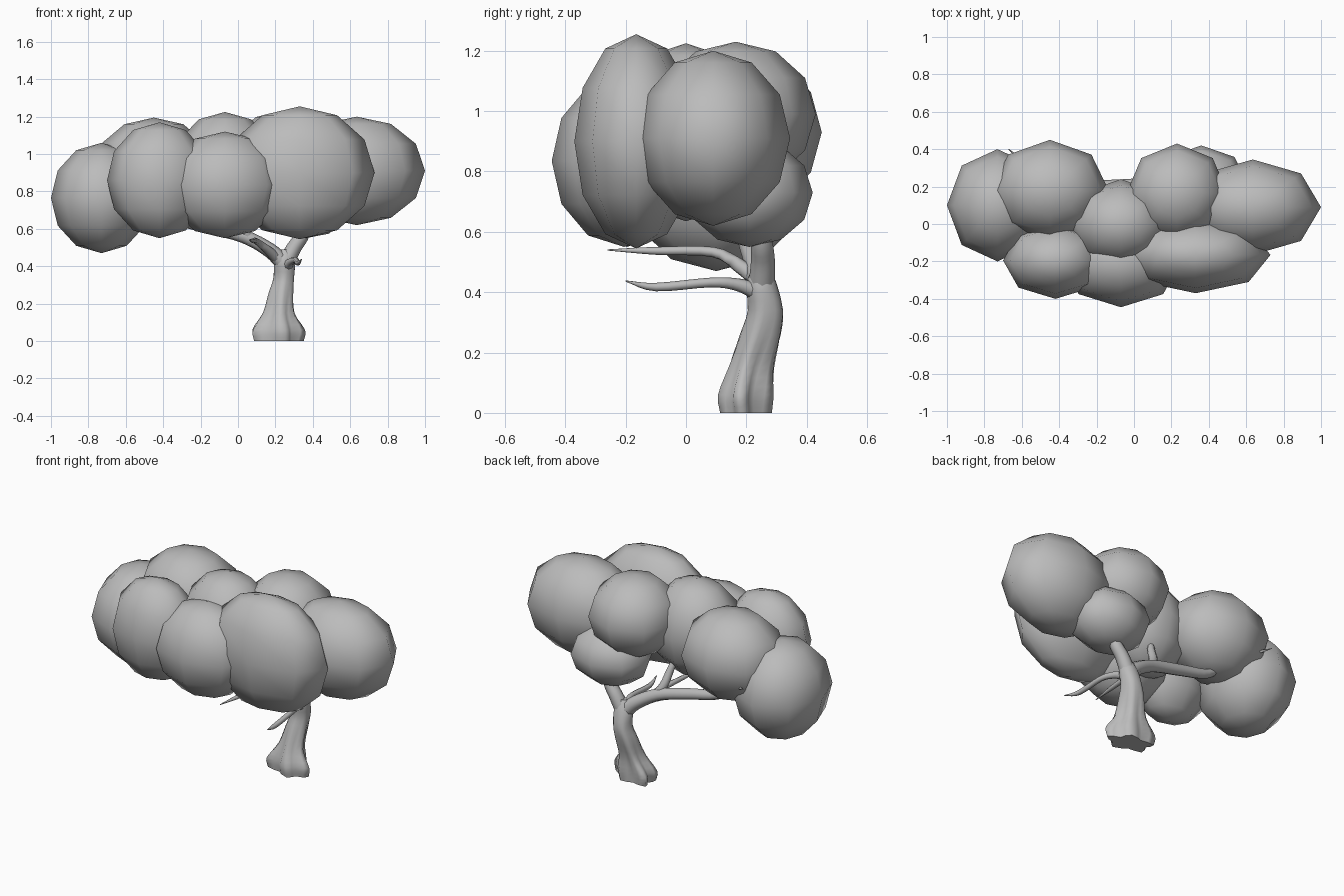
import bpy
import bmesh
from math import sin, cos, pi
from mathutils import Vector

if "Cube" in bpy.data.objects:
    bpy.data.objects.remove(bpy.data.objects["Cube"])

grey = bpy.data.materials.new("plain grey")
grey.use_nodes = True
grey.diffuse_color = (0.5, 0.5, 0.5, 1)
grey.node_tree.nodes["Principled BSDF"].inputs["Base Color"].default_value = (0.5, 0.5, 0.5, 1)


def finish(name, bm):
    """Turn a bmesh into a smooth shaded object."""
    bmesh.ops.recalc_face_normals(bm, faces=bm.faces)
    for f in bm.faces:
        f.smooth = len(f.verts) < 5
    mesh = bpy.data.meshes.new(name)
    bm.to_mesh(mesh)
    bm.free()
    mesh.materials.append(grey)
    obj = bpy.data.objects.new(name, mesh)
    bpy.context.collection.objects.link(obj)
    return obj


def clump(name, centre, radii):
    """Low-poly ellipsoid of foliage."""
    bm = bmesh.new()
    bmesh.ops.create_uvsphere(bm, u_segments=8, v_segments=6, radius=1)
    bmesh.ops.scale(bm, verts=bm.verts, vec=radii)
    bmesh.ops.translate(bm, verts=bm.verts, vec=centre)
    return finish(name, bm)


def spline(points, steps):
    """Catmull-Rom samples through points of any dimension."""
    pts = [Vector(p) for p in points]
    pts = [2 * pts[0] - pts[1]] + pts + [2 * pts[-1] - pts[-2]]
    out = []
    for a, b, c, d in zip(pts, pts[1:], pts[2:], pts[3:]):
        for i in range(steps):
            t = i / steps
            out.append(0.5 * (2 * b + (c - a) * t + (2 * a - 5 * b + 4 * c - d) * t**2
                              + (3 * b - a - 3 * c + d) * t**3))
    return out + [pts[-2]]


def skin(name, rings):
    """Bridge rings of points into a capped tube."""
    bm = bmesh.new()
    loops = [[bm.verts.new(p) for p in ring] for ring in rings]
    n = len(loops[0])
    for lo, hi in zip(loops, loops[1:]):
        for i in range(n):
            j = (i + 1) % n
            bm.faces.new((lo[i], lo[j], hi[j], hi[i]))
    bm.faces.new(loops[0])
    bm.faces.new(loops[-1])
    return finish(name, bm)


def branch(name, points, sides=8):
    """Tapering limb; each point is x, y, z, radius."""
    path = spline(points, 4)
    rings = []
    for k, p in enumerate(path):
        tangent = (path[min(k + 1, len(path) - 1)] - path[max(k - 1, 0)]).xyz.normalized()
        up = Vector((0, 1, 0)) if abs(tangent.y) < 0.7 else Vector((0, 0, 1))
        u = tangent.cross(up).normalized()
        v = tangent.cross(u)
        rings.append([p.xyz + max(p.w, 0.002) * (u * cos(a) + v * sin(a))
                      for a in (2 * pi * i / sides for i in range(sides))])
    return skin(name, rings)


# Foliage clumps
clump("foliage_far_right", (-0.73, 0.10, 0.765), (0.27, 0.30, 0.295))
clump("foliage_front_right", (-0.42, -0.195, 0.86), (0.28, 0.205, 0.31))
clump("foliage_front_middle", (-0.07, -0.205, 0.835), (0.32, 0.24, 0.285))
clump("foliage_front_left", (0.33, -0.165, 0.90), (0.40, 0.205, 0.355))
clump("foliage_far_left", (0.635, 0.09, 0.91), (0.365, 0.255, 0.29))
clump("foliage_back_right", (-0.45, 0.18, 0.93), (0.315, 0.27, 0.265))
clump("foliage_top_middle", (-0.07, 0.0, 0.93), (0.28, 0.24, 0.295))
clump("foliage_back_left", (0.23, 0.165, 0.99), (0.27, 0.265, 0.24))
clump("foliage_back_low", (0.36, 0.21, 0.73), (0.25, 0.21, 0.18))

# Trunk with twisting root flutes: x, y, z, x radius, y radius, flute depth
profile = [(0.205, 0.205, 0, 0.122, 0.075, 0.2), (0.205, 0.205, 0.06, 0.127, 0.08, 0.22),
           (0.215, 0.22, 0.15, 0.078, 0.07, 0.16), (0.23, 0.25, 0.26, 0.064, 0.066, 0.08),
           (0.245, 0.265, 0.34, 0.055, 0.058, 0.04), (0.25, 0.25, 0.43, 0.055, 0.05, 0),
           (0.255, 0.25, 0.49, 0.025, 0.022, 0)]
rings = []
for x, y, z, rx, ry, flute in spline(profile, 3):
    ring = []
    for i in range(20):
        a = 2 * pi * i / 20
        r = 1 + flute * cos(5 * a + 5 * z)
        skew = 0.1 * flute * cos(a)
        ring.append((x + rx * r * cos(a), y + ry * r * sin(a) - skew, max(z, 0)))
    rings.append(ring)
skin("trunk", rings)

# Main limbs
branch("left_limb", [(0.25, 0.25, 0.41, 0.045), (0.30, 0.255, 0.50, 0.04),
                     (0.35, 0.25, 0.58, 0.035), (0.37, 0.24, 0.72, 0.025)])
branch("right_limb", [(0.25, 0.25, 0.41, 0.045), (0.17, 0.235, 0.485, 0.04),
                      (0.03, 0.21, 0.56, 0.036), (-0.18, 0.20, 0.615, 0.034),
                      (-0.36, 0.20, 0.66, 0.028), (-0.48, 0.20, 0.75, 0.015)])
branch("upright_limb", [(0.07, 0.215, 0.53, 0.028), (0.02, 0.19, 0.61, 0.026),
                        (0, 0.15, 0.70, 0.022), (-0.03, 0.10, 0.82, 0.015)])

# Forward reaching bare branches
branch("lower_branch", [(0.26, 0.24, 0.40, 0.03), (0.285, 0.17, 0.425, 0.021),
                        (0.31, 0.08, 0.432, 0.016), (0.32, -0.10, 0.417, 0.014),
                        (0.34, -0.20, 0.437, 0.002)])
branch("upper_branch", [(0.21, 0.24, 0.44, 0.03), (0.16, 0.18, 0.485, 0.024),
                        (0.10, 0.09, 0.533, 0.017), (0.08, -0.10, 0.537, 0.013),
                        (0.06, -0.26, 0.54, 0.002)])

# Twig tip poking out of the foliage
branch("twig_tip", [(-0.50, 0.25, 0.78, 0.015), (-0.60, 0.34, 0.82, 0.01),
                    (-0.67, 0.40, 0.85, 0.002)], 6)
